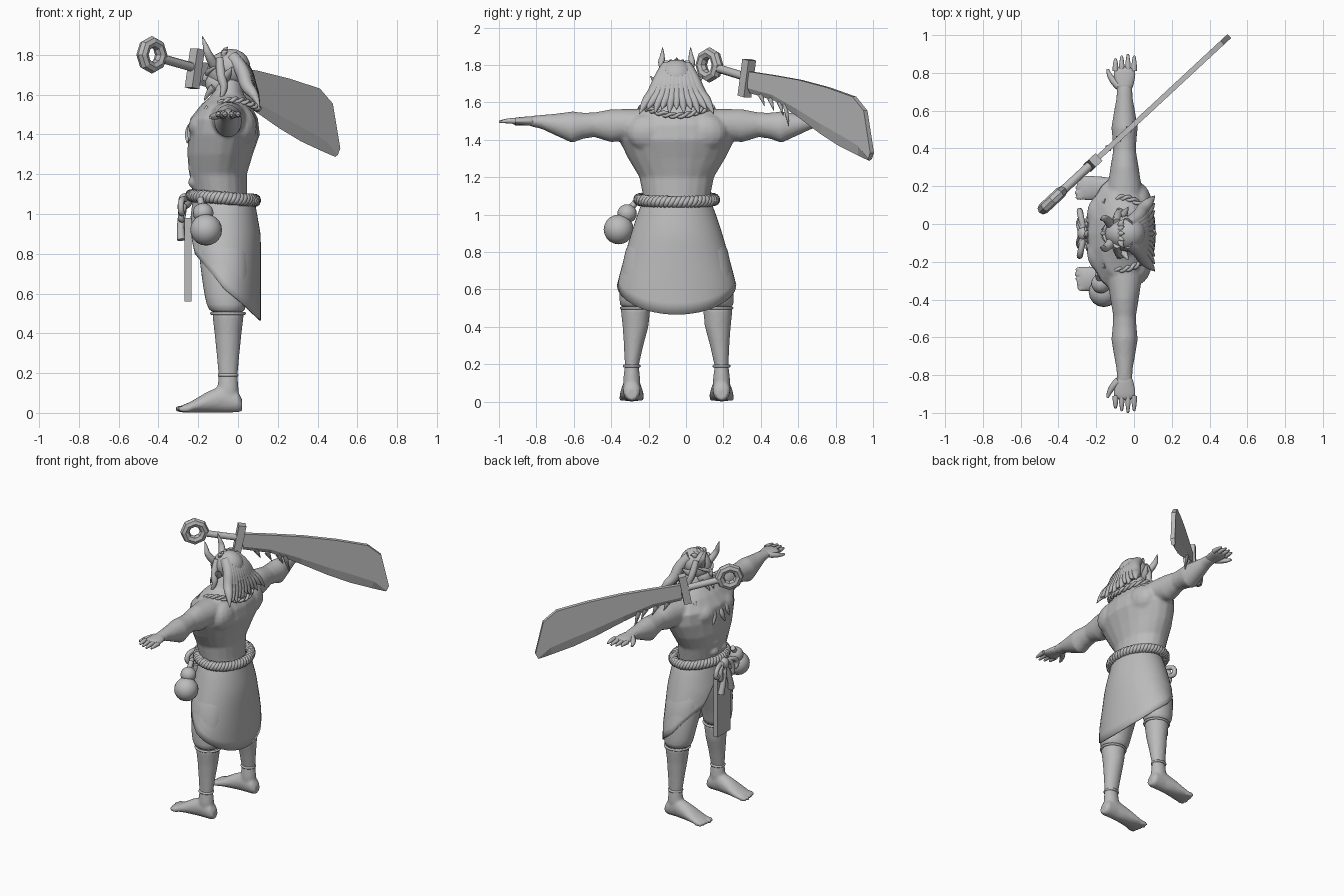
import bpy, bmesh, math
from mathutils import Vector

if "Cube" in bpy.data.objects:
    bpy.data.objects.remove(bpy.data.objects["Cube"])

grey = bpy.data.materials.new("plain grey")
grey.use_nodes = True
grey.diffuse_color = (.5, .5, .5, 1)
grey.node_tree.nodes["Principled BSDF"].inputs["Base Color"].default_value = (.5, .5, .5, 1)
MID = -.05            # y of the figure's symmetry plane
SIDES = (("left", -1), ("right", 1))


def finish(name, bm, smooth=True, subdivide=False):
    """Turn a bmesh into a named object with the shared material."""
    bmesh.ops.recalc_face_normals(bm, faces=bm.faces)
    for face in bm.faces:
        face.smooth = smooth
    mesh = bpy.data.meshes.new(name)
    bm.to_mesh(mesh)
    bm.free()
    mesh.materials.append(grey)
    obj = bpy.data.objects.new(name, mesh)
    bpy.context.collection.objects.link(obj)
    if subdivide:
        obj.modifiers.new("rounding", "SUBSURF").levels = 1
    return obj


def add_loft(bm, axis, rings, sides=20):
    """Ellipse rings (position, centre a, centre b, radius a, radius b) along an axis."""
    loops = []
    for pos, ca, cb, ra, rb in rings:
        loop = []
        for i in range(sides):
            t = math.tau * i / sides
            co = [ca + ra * math.cos(t), cb + rb * math.sin(t)]
            co.insert(axis, pos)
            loop.append(bm.verts.new(co))
        loops.append(loop)
    for lower, upper in zip(loops, loops[1:]):
        for i in range(sides):
            j = (i + 1) % sides
            bm.faces.new((lower[i], lower[j], upper[j], upper[i]))
    bm.faces.new(loops[0][::-1])
    bm.faces.new(loops[-1])


def add_ball(bm, centre, size, detail=16):
    made = bmesh.ops.create_uvsphere(bm, u_segments=detail, v_segments=detail // 2 + 2, radius=1)
    bmesh.ops.scale(bm, vec=size, verts=made["verts"])
    bmesh.ops.translate(bm, vec=centre, verts=made["verts"])


def ball(name, centre, size):
    bm = bmesh.new()
    add_ball(bm, centre, size)
    return finish(name, bm)


def tube(name, points, radii, closed=False, kind="NURBS", detail=2):
    """Curve with a radius per point, converted to a mesh."""
    curve = bpy.data.curves.new(name, "CURVE")
    curve.dimensions = "3D"
    curve.bevel_depth = 1
    curve.bevel_resolution = detail
    curve.use_fill_caps = True
    curve.resolution_u = 5
    spline = curve.splines.new(kind)
    spline.points.add(len(points) - 1)
    for i, (point, co) in enumerate(zip(spline.points, points)):
        point.co = (*co, 1)
        point.radius = radii[i] if isinstance(radii, (list, tuple)) else radii
    spline.use_cyclic_u = closed
    spline.order_u = 3
    spline.use_endpoint_u = not closed
    spline.use_smooth = True
    curve.materials.append(grey)
    obj = bpy.data.objects.new(name, curve)
    bpy.context.collection.objects.link(obj)
    bpy.ops.object.select_all(action="DESELECT")
    obj.select_set(True)
    bpy.context.view_layer.objects.active = obj
    bpy.ops.object.convert(target="MESH")
    return obj


def rope(name, path, twists, spread, thick, strands=2, steps=180):
    """Twisted closed rope around a path function of angle."""
    for k in range(strands):
        points = []
        for i in range(steps):
            t = math.tau * i / steps
            turn = twists * t + math.tau * k / strands
            x, y, z = path(t)
            out = spread * math.cos(turn)
            points.append((x + out * math.cos(t), y + out * math.sin(t), z + spread * math.sin(turn)))
        tube(f"{name}_{k}", points, thick, True, "POLY", 1)


# Body: torso, arms and lower legs fused into one skin
body = bmesh.new()
torso = [(.98, -.09, .15, .17), (1.1, -.09, .135, .18), (1.2, -.1, .145, .2), (1.3, -.09, .165, .26),
         (1.4, -.07, .18, .31), (1.48, -.07, .17, .31), (1.55, -.06, .125, .24),
         (1.6, -.05, .08, .12), (1.7, -.05, .06, .06)]
add_loft(body, 2, [(z, x, MID, rx, ry) for z, x, rx, ry in torso])
arm = [(.15, 1.48, .1, .085), (.25, 1.48, .09, .085), (.35, 1.475, .075, .088), (.44, 1.48, .06, .066),
       (.5, 1.475, .064, .07), (.56, 1.467, .07, .084), (.64, 1.48, .057, .06),
       (.72, 1.495, .043, .038), (.79, 1.5, .04, .026)]
shin = [(.04, .24, .05, .045), (.12, .24, .053, .046), (.19, .24, .048, .037), (.3, .23, .058, .052),
        (.4, .22, .068, .069), (.5, .22, .08, .08)]
foot = [(.02, .04, .03, .03), (0, .055, .045, .053), (-.08, .07, .05, .069), (-.16, .052, .06, .051),
        (-.24, .028, .068, .027), (-.28, .02, .06, .019)]
for side, s in SIDES:
    add_loft(body, 1, [(MID + s * d, -.05, z, rx, rz) for d, z, rx, rz in arm])
    add_loft(body, 2, [(z, -.05, MID + s * d, rx, ry) for z, d, rx, ry in shin])
    add_loft(body, 0, [(x, MID + s * .24, z, ry, rz) for x, z, ry, rz in foot])
    add_ball(body, (-.165, MID + s * .1, 1.44), (.085, .11, .075))
    add_ball(body, (.02, MID + s * .15, 1.44), (.075, .12, .1))
    for row in range(4):
        add_ball(body, (-.215, MID + s * .045, 1.16 + row * .07), (.036, .043, .035))
    for i in range(5):
        add_ball(body, (-.285 + abs(i - 1) * .006, MID + s * (.19 + i * .026), .02), (.036, .014, .018))
skin = finish("body", body)
remesh = skin.modifiers.new("fuse", "REMESH")
remesh.mode = "VOXEL"
remesh.voxel_size = .01
remesh.use_smooth_shade = True
soften = skin.modifiers.new("soften", "SMOOTH")
soften.iterations = 3

for side, s in SIDES:
    # Hand with fingers and thumb
    def reach(x, d, z):
        return (x, MID + s * d, z)
    palm = bmesh.new()
    add_loft(palm, 1, [(MID + s * d, -.05, 1.5, w, h) for d, w, h in
                       ((.75, .04, .03), (.79, .05, .026), (.84, .062, .022), (.885, .058, .016))], 12)
    finish(side + "_palm", palm, subdivide=True)
    for i in range(4):
        tip = .95 - (.025 if i == 0 else .01 * abs(i - 2))
        x = -.098 + i * .033
        tube(f"{side}_finger_{i}", [reach(x, .86, 1.5), reach(x, .91, 1.503), reach(x, tip, 1.495)],
             (.016, .014, .006))
    tube(side + "_thumb", [reach(-.08, .78, 1.5), reach(-.13, .82, 1.49), reach(-.14, .87, 1.485)],
         (.022, .018, .007))

    # Trousers with cuffs, anklet
    trousers = bmesh.new()
    add_loft(trousers, 2, [(z, x, MID + s * d, rx, ry) for z, x, d, rx, ry in
                           ((.495, -.05, .22, .085, .083), (.54, -.06, .22, .1, .088),
                            (.62, -.06, .21, .115, .095), (.8, -.07, .17, .13, .12),
                            (1, -.085, .1, .13, .09))])
    finish(side + "_trouser", trousers, subdivide=True)
    for label, z, r, d in (("knee_cuff", .5, .084, .22), ("anklet", .19, .045, .24)):
        ring = [(-.05 + r * math.cos(a * math.tau / 16), MID + s * d + .92 * r * math.sin(a * math.tau / 16), z)
                for a in range(16)]
        tube(f"{side}_{label}", ring, .008, True)

    # Ears, horns, brows and side locks
    tube(side + "_ear", [reach(-.07, .07, 1.68), reach(-.05, .11, 1.7), reach(-.03, .14, 1.74)], (.028, .022, .002))
    tube(side + "_horn", [reach(-.12, .045, 1.75), reach(-.15, .085, 1.8), reach(-.165, .075, 1.85),
                          reach(-.18, .075, 1.895)], (.026, .021, .013, .001))
    tube(side + "_brow", [reach(-.155, .01, 1.705), reach(-.15, .04, 1.72), reach(-.11, .08, 1.74)],
         (.012, .014, .005))
    tube(side + "_lock", [reach(-.09, .06, 1.78), reach(-.09, .1, 1.7), reach(-.06, .12, 1.62),
                          reach(-.1, .13, 1.56)], (.02, .025, .018, .001))
    tube(side + "_beard", [reach(-.12, .05, 1.64), reach(-.15, .03, 1.61), reach(-.17, .02, 1.57)],
         (.02, .018, .002))

# Head and hair
ball("skull", (-.055, MID, 1.72), (.1, .085, .1))
ball("jaw", (-.1, MID, 1.655), (.065, .06, .06))
tube("nose", [(-.14, MID, 1.72), (-.17, MID, 1.69), (-.165, MID, 1.67)], (.012, .018, .01))
ball("hair_cap", (-.035, MID, 1.735), (.098, .096, .095))
for i in range(11):
    k = (i - 5) / 5
    back = 1 - .3 * k * k
    tube(f"hair_strand_{i}", [(-.03, MID + .05 * k, 1.79), (.035 * back, MID + .085 * k, 1.73),
                              (.06 * back, MID + .125 * k, 1.64), (.085, MID + .17 * k, 1.6),
                              (.11, MID + .2 * k, 1.535 + .025 * (i % 2))], (.035, .038, .035, .026, .001))
for i in range(5):
    k = (i - 2) / 2
    tube(f"crown_tuft_{i}", [(-.06, MID + .04 * k, 1.79), (-.08, MID + .055 * k, 1.82),
                             (-.05, MID + .075 * k, 1.84 - .025 * abs(k))], (.025, .017, .001))

# Wrapped skirt: open at the front, hem lowest at the back
HEM = ((-1, .98), (-.8, .8), (0, .625), (.5, .55), (1, .465))


def hem(c):
    for (a, low), (b, high) in zip(HEM, HEM[1:]):
        if c <= b:
            return low + (high - low) * (c - a) / (b - a)
    return HEM[-1][1]


bm = bmesh.new()
columns = []
for i in range(49):
    t = math.pi * (i - 24) / 24
    c, column = math.cos(t), []
    for j in range(11):
        z = 1.09 + (hem(c) - 1.09) * j / 10
        drop = min(1.09 - z, .47)
        width = .17 + .15 * (drop / .47) ** .8
        depth = .15 + .035 * min(drop / .2, 1)
        column.append(bm.verts.new((-.07 + depth * c, MID + width * math.sin(t), z)))
    columns.append(column)
for one, two in zip(columns, columns[1:]):
    for j in range(10):
        bm.faces.new((one[j], two[j], two[j + 1], one[j + 1]))
skirt = finish("skirt", bm)
skirt.modifiers.new("cloth", "SOLIDIFY").thickness = .008


def block(name, centre, size, turn=(0, 0, 0)):
    bpy.ops.mesh.primitive_cube_add(size=1, location=centre, rotation=turn)
    obj = bpy.context.object
    obj.name, obj.scale = name, size
    obj.data.materials.append(grey)
    return obj


block("front_flap", (-.252, MID, .77), (.034, .15, .42))

# Rope belt with bow, tails and gourd
rope("belt", lambda t: (-.075 + .158 * math.cos(t), MID + .2 * math.sin(t), 1.08 - .012 * math.cos(t)),
     18, .017, .017, 3)
ball("belt_knot", (-.265, MID, 1.065), (.035, .04, .04))
for side, s in SIDES:
    for n, (w, drop) in enumerate(((.12, .09), (.07, .14))):
        tube(f"{side}_bow_loop_{n}", [(-.26, MID, 1.07), (-.29, MID + s * w, 1.09), (-.285, MID + s * w, 1.06 - drop),
                                      (-.27, MID + s * .01, 1.05)], .016)
    tube(side + "_bow_tail", [(-.27, MID, 1.06), (-.295, MID + s * .03, .98), (-.285, MID + s * .06, .87)],
         (.016, .016, .022))
ball("gourd_base", (-.16, -.36, .92), (.08, .08, .079))
ball("gourd_top", (-.175, -.315, 1.005), (.052, .052, .05))
tube("gourd_neck", [(-.18, -.3, 1.03), (-.19, -.26, 1.075)], .018)


# Necklace with curved drops
def collar(t):
    c = math.cos(t)
    return (-.065 + .165 * c, MID + .19 * math.sin(t), 1.565 + .05 * c - .085 * c * c)


rope("necklace", collar, 14, .009, .01)
for i in range(7):
    t = math.pi + (i - 3) * .36
    x, y, z = collar(t)
    bend = .03 if i >= 3 else -.03
    tube(f"necklace_drop_{i}", [(x, y, z + .01), (x - .03, y, z - .025), (x - .025, y - bend, z - .075)],
         (.022, .02, .002))

# Sword: everything lies in one upright plane, placed by y and z
HEADING = Vector((1.078, 1, 0)).normalized()
ACROSS = Vector((-HEADING.y, HEADING.x, 0))


def plane(y, z, off=0):
    return Vector((-.46 + (y - .1) * 1.078, y, z)) + ACROSS * off


ANGLE = math.atan2(HEADING.y, HEADING.x)
outline = (((.34, 1.765), (.34, 1.65)), ((.47, 1.745), (.47, 1.61)), ((.61, 1.72), (.6, 1.52)),
           ((.76, 1.68), (.72, 1.43)), ((.9, 1.63), (.82, 1.365)), ((.96, 1.555), (.92, 1.315)),
           ((.995, 1.33), (.98, 1.287)))
bm = bmesh.new()
sections = []
for (y, z), (ey, ez) in outline:
    my, mz = y + (ey - y) * .78, z + (ez - z) * .78
    loop = [plane(y, z, .014), plane(y, z, -.014), plane(my, mz, -.014), plane(ey, ez), plane(my, mz, .014)]
    sections.append([bm.verts.new(co) for co in loop])
for one, two in zip(sections, sections[1:]):
    for i in range(5):
        j = (i + 1) % 5
        bm.faces.new((one[i], one[j], two[j], two[i]))
bm.faces.new(sections[0])
bm.faces.new(sections[-1][::-1])
finish("blade", bm, smooth=False)
for i, (y, z, length) in enumerate(((.4, 1.64, .06), (.45, 1.62, .065), (.5, 1.6, .07), (.53, 1.59, .12))):
    tube(f"blade_tooth_{i}", [plane(y, z), plane(y + .02, z - length)], (.02, .002), False, "POLY", 0)
tube("handle", [plane(.16, 1.785), plane(.34, 1.73)], .023, False, "POLY")
block("guard", plane(.325, 1.73), (.05, .055, .2), (0, .19, ANGLE))
bpy.ops.mesh.primitive_torus_add(location=plane(.125, 1.8), rotation=(math.pi / 2, 0, ANGLE), major_segments=8,
                                 minor_segments=8, major_radius=.064, minor_radius=.031)
bpy.context.object.name = "pommel_ring"
bpy.context.object.data.materials.append(grey)
